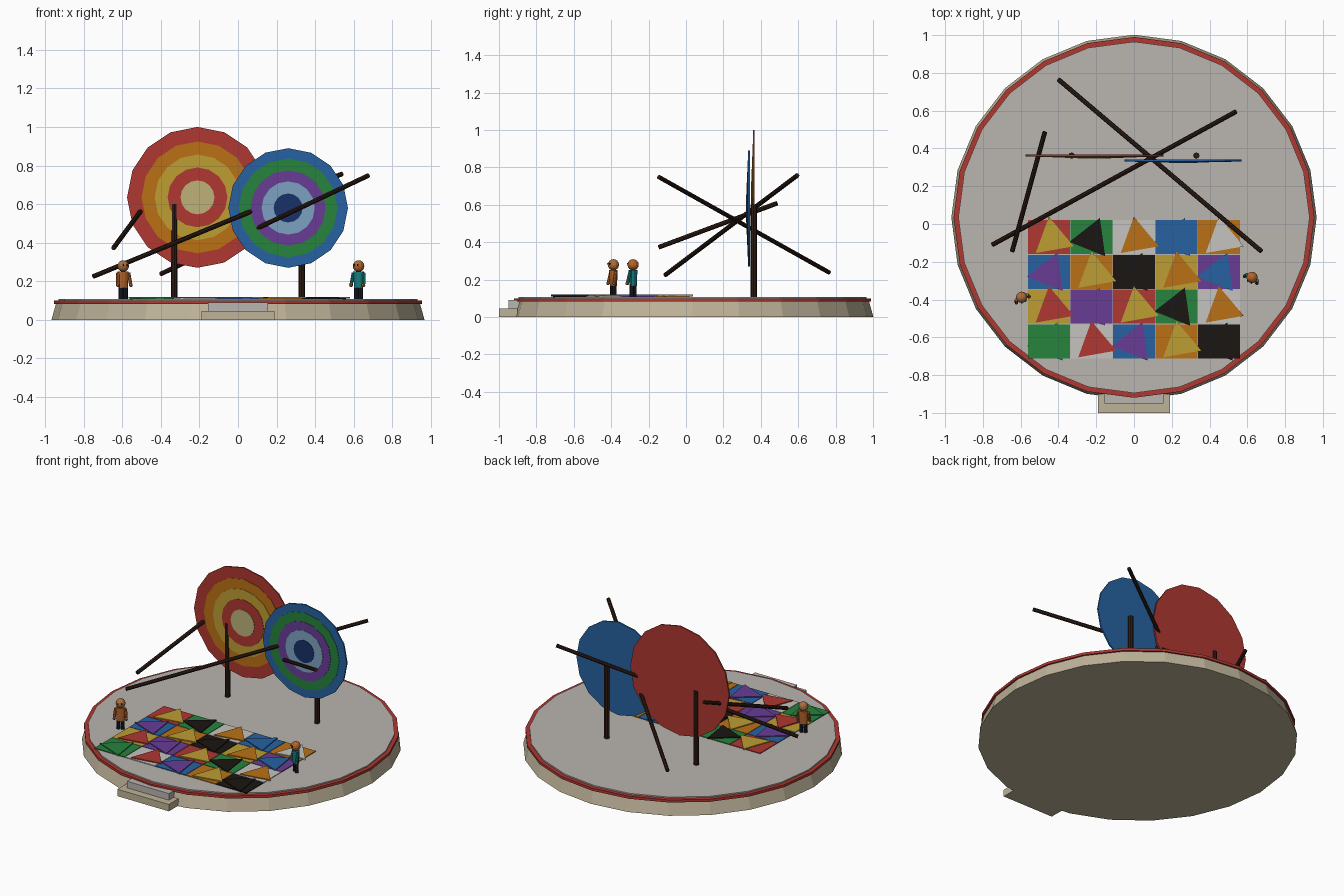
import bpy
from math import radians, cos, sin
from mathutils import Vector, Matrix

if "Cube" in bpy.data.objects:
    bpy.data.objects.remove(bpy.data.objects["Cube"])

PALETTE = {
    "stone": "BDB298", "floor": "B8B4AF", "red": "AE3A34", "orange": "B8701C",
    "yellow": "BC9C36", "cream": "BCB078", "blue": "2B62A0", "green": "2A8240",
    "purple": "683E94", "sky": "7CA0C0", "navy": "1E3468", "black": "201C1A",
    "wood": "30211A", "trousers": "22232C", "teal": "1E7E7E", "skin": "A86E42",
    "tan": "B4652F", "grey": "C4C2BE",
}


def material(key):
    m = bpy.data.materials.get(key)
    if not m:
        m = bpy.data.materials.new(key)
        h = PALETTE[key]
        rgb = [(int(h[i:i + 2], 16) / 255) ** 2.2 for i in (0, 2, 4)]
        m.diffuse_color = (*rgb, 1)
        m.use_nodes = True
        m.node_tree.nodes["Principled BSDF"].inputs["Base Color"].default_value = m.diffuse_color
    return m


def finish(name, color):
    o = bpy.context.object
    o.name = name
    o.data.materials.append(material(color))
    return o


def rod(name, a, b, r1, color, sides=8, r2=None):
    a, b = Vector(a), Vector(b)
    bpy.ops.mesh.primitive_cone_add(vertices=sides, radius1=r1, radius2=r1 if r2 is None else r2,
                                    depth=(b - a).length, location=(a + b) / 2)
    o = finish(name, color)
    o.rotation_euler = (b - a).to_track_quat('Z', 'Y').to_euler()
    return o


def box(name, lo, hi, color):
    lo, hi = Vector(lo), Vector(hi)
    bpy.ops.mesh.primitive_cube_add(size=1, location=(lo + hi) / 2)
    o = finish(name, color)
    o.scale = hi - lo
    return o


def drum(name, x, y, z0, z1, r1, r2, color, sides=24):
    bpy.ops.mesh.primitive_cone_add(vertices=sides, radius1=r1, radius2=r2, depth=z1 - z0,
                                    location=(x, y, (z0 + z1) / 2))
    return finish(name, color)


# Round stage with red rim and raised floor
CY = 0.035
drum("stage_base", 0, CY, 0, 0.085, 0.967, 0.943, "stone")
drum("stage_rim", 0, CY, 0.083, 0.1, 0.955, 0.955, "red")
drum("stage_floor", 0, CY, 0.09, 0.108, 0.93, 0.93, "floor")

# Entrance steps
box("lower_step", (-0.19, -1.0, 0), (0.19, -0.9, 0.046), "stone")
box("upper_step", (-0.155, -0.95, 0.046), (0.155, -0.88, 0.09), "floor")


# Target discs made of stacked rings facing the front
def target(name, x, y, z, rings):
    for i, (r, color) in enumerate(rings):
        front = y - 0.005 - 0.0025 * i
        back = y + 0.005 if i == 0 else y
        bpy.ops.mesh.primitive_cylinder_add(vertices=16, radius=r, depth=back - front,
                                            location=(x, (front + back) / 2, z),
                                            rotation=(radians(90), 0, 0))
        finish(f"{name}_ring_{i + 1}", color)


target("large_target", -0.21, 0.362, 0.635,
       [(0.365, "red"), (0.29, "orange"), (0.222, "yellow"), (0.155, "red"), (0.088, "cream")])
target("small_target", 0.26, 0.337, 0.58,
       [(0.31, "blue"), (0.256, "green"), (0.195, "purple"), (0.138, "sky"), (0.075, "navy")])

# Upright posts and slanted beams
for side, x in (("left", -0.33), ("right", 0.33)):
    rod(f"{side}_post", (x, 0.362, 0.1), (x, 0.362, 0.6), 0.017, "wood")
BEAMS = [((-0.75, -0.11, 0.225), (0.54, 0.595, 0.757)),
         ((-0.40, 0.765, 0.238), (0.675, -0.145, 0.748)),
         ((-0.645, -0.145, 0.373), (-0.472, 0.487, 0.608))]
for i, (a, b) in enumerate(BEAMS):
    rod(f"beam_{i + 1}", a, b, 0.0125, "wood")

# Patchwork floor: coloured tiles, each with a triangle on top
TILES = ["red/yellow green/black grey/orange blue/blue orange/grey",
         "blue/purple orange/yellow black/black yellow/orange purple/blue",
         "yellow/red purple/purple red/yellow green/black grey/orange",
         "green/green grey/red blue/purple orange/yellow black/black"]
W, H = 0.225, 0.184
for r, row in enumerate(TILES):
    for c, pair in enumerate(row.split()):
        tile, tri = pair.split("/")
        x, y = (c - 2) * W, 0.022 - (r + 0.5) * H
        box(f"tile_{r}_{c}", (x - W / 2 + 0.002, y - H / 2 + 0.002, 0.105),
            (x + W / 2 - 0.002, y + H / 2 - 0.002, 0.113), tile)
        odd = (r + c) % 2
        t = drum(f"triangle_{r}_{c}", x + (0.0 if odd else 0.02), y - 0.008, 0.11, 0.119,
                 0.118, 0.118, tri, 3)
        # checkerboard of two triangle directions
        t.rotation_euler.z = radians(-22 if odd else 10)


# Two standing visitors
def figure(name, x, y, turn, coat, skin):
    rot = Matrix.Rotation(radians(turn), 3, 'Z')

    def at(px, py, pz):
        return rot @ Vector((px, py, pz)) + Vector((x, y, 0))

    for s, side in ((-1, "left"), (1, "right")):
        rod(f"{name}_{side}_leg", at(s * 0.013, 0, 0.108), at(s * 0.013, 0, 0.18), 0.012, "trousers")
        rod(f"{name}_{side}_arm", at(s * 0.031, 0, 0.243), at(s * 0.037, -0.012, 0.185), 0.009, coat)
        bpy.ops.mesh.primitive_uv_sphere_add(segments=8, ring_count=6, radius=0.01,
                                             location=at(s * 0.037, -0.014, 0.18))
        finish(f"{name}_{side}_hand", skin)
    torso = drum(f"{name}_torso", x, y, 0.165, 0.252, 0.025, 0.03, coat, 10)
    torso.scale.y = 0.7
    torso.rotation_euler.z = radians(turn)
    rod(f"{name}_neck", at(0, 0, 0.245), at(0, 0, 0.265), 0.011, skin)
    bpy.ops.mesh.primitive_uv_sphere_add(segments=12, ring_count=8, radius=0.03, location=at(0, 0, 0.279))
    finish(f"{name}_head", skin)
    for s in (-1, 1):
        bpy.ops.mesh.primitive_uv_sphere_add(segments=6, ring_count=4, radius=0.005,
                                             location=at(s * 0.011, -0.027, 0.284))
        finish(f"{name}_eye", "black")


figure("left_visitor", -0.595, -0.388, 25, "tan", "skin")
figure("right_visitor", 0.625, -0.283, -30, "teal", "tan")
